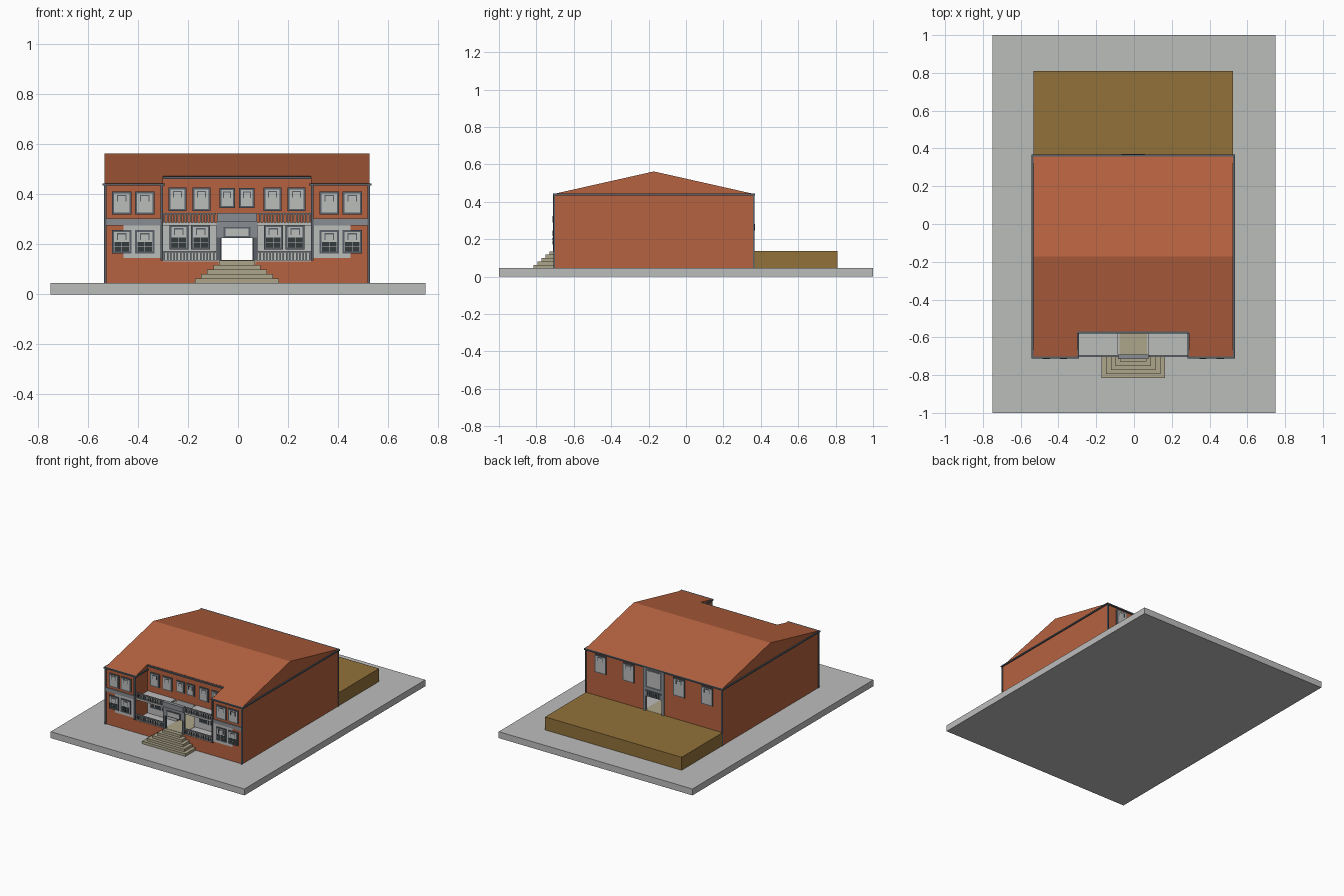
import bpy, bmesh

if "Cube" in bpy.data.objects:
    bpy.data.objects.remove(bpy.data.objects["Cube"])

C = -0.004                      # building centre line in x


def mat(name, rgb):
    m = bpy.data.materials.new(name)
    m.diffuse_color = (*rgb, 1)
    m.use_nodes = True
    m.node_tree.nodes["Principled BSDF"].inputs["Base Color"].default_value = m.diffuse_color
    return m


BRICK = mat("brick", (0.47, 0.122, 0.05))
LIGHT = mat("light_grey", (0.50, 0.51, 0.50))
MID = mat("mid_grey", (0.25, 0.265, 0.285))
DARK = mat("dark_grey", (0.10, 0.12, 0.14))
GLASS = mat("dark_glass", (0.035, 0.043, 0.045))
STONE = mat("beige_stone", (0.42, 0.38, 0.26))
OCHRE = mat("ochre_yard", (0.285, 0.165, 0.042))


def finish(name, bm, material):
    bmesh.ops.recalc_face_normals(bm, faces=bm.faces)
    me = bpy.data.meshes.new(name)
    bm.to_mesh(me)
    bm.free()
    me.materials.append(material)
    ob = bpy.data.objects.new(name, me)
    bpy.context.collection.objects.link(ob)
    return ob


def boxes(name, items, material):
    """One object from boxes given as (x0, x1, y0, y1, z0, z1)."""
    bm = bmesh.new()
    for x0, x1, y0, y1, z0, z1 in items:
        vs = bmesh.ops.create_cube(bm, size=1)["verts"]
        for v in vs:
            v.co = (x1 if v.co.x > 0 else x0, y1 if v.co.y > 0 else y0,
                    z1 if v.co.z > 0 else z0)
    return finish(name, bm, material)


def mirrored(items):
    """Boxes with x measured from the centre line, on both sides."""
    out = []
    for a, b, *r in items:
        out += [(C + a, C + b, *r), (C - b, C - a, *r)]
    return out


# ground slab and rear yard
boxes("ground_slab", [(-0.75, 0.75, -1, 1, 0, 0.045)], LIGHT)
boxes("rear_yard", [(-0.533, 0.524, 0.358, 0.81, 0.045, 0.136)], OCHRE)

# brick body with gable roof, cut by porch recess, room and doorway
bm = bmesh.new()
profile = [(-0.702, 0.045), (0.358, 0.045), (0.358, 0.44), (0.362, 0.442),
           (-0.172, 0.562), (-0.706, 0.442), (-0.702, 0.44)]
f = bm.faces.new([bm.verts.new((-0.533, y, z)) for y, z in profile])
ext = bmesh.ops.extrude_face_region(bm, geom=[f])["geom"]
for v in ext:
    if isinstance(v, bmesh.types.BMVert):
        v.co.x = 0.525
body = finish("brick_body_and_roof", bm, BRICK)
cuts = [("recess_cutter", (-0.3, 0.292, -0.9, -0.57, 0.132, 1)),
        ("room_cutter", (-0.515, 0.507, -0.555, 0.345, 0.125, 0.42)),
        ("door_cutter", (-0.069, 0.059, -0.62, 0.45, 0.129, 0.24))]
for name, b in cuts:
    cutter = boxes(name, [b], BRICK)
    cutter.hide_render = True
    mod = body.modifiers.new(name, 'BOOLEAN')
    mod.operation = 'DIFFERENCE'
    mod.solver = 'EXACT'
    mod.object = cutter
    bpy.context.view_layer.objects.active = body
    bpy.ops.object.modifier_apply(modifier=mod.name)
    bpy.data.objects.remove(cutter, do_unlink=True)

# floors: porch deck, room floor, central walkway, balcony
boxes("porch_deck", mirrored([(0.073, 0.296, -0.70, -0.57, 0.125, 0.135)]), LIGHT)
boxes("room_floor", mirrored([(0.073, 0.508, -0.553, 0.343, 0.12, 0.134)]), LIGHT)
boxes("walkway", [(C - 0.073, C + 0.073, -0.703, 0.358, 0.12, 0.137)], STONE)
boxes("balcony_floor", mirrored([(0.08, 0.296, -0.70, -0.57, 0.275, 0.287)]), LIGHT)

# front steps
steps = []
for i in range(5):
    h = 0.168 - 0.0245 * i
    steps.append((C - h, C + h, -0.815 + 0.0215 * i, -0.70,
                  0.045 + 0.018 * i, 0.063 + 0.018 * i))
boxes("front_steps", steps, STONE)

# light lower wall behind the porch and pale plates on the wings
boxes("porch_wall", mirrored([(0.065, 0.296, -0.575, -0.57, 0.135, 0.276)])
      + [(C - 0.065, C + 0.065, -0.575, -0.57, 0.228, 0.287)], LIGHT)
boxes("wing_plates", mirrored([(0.305, 0.454, -0.705, -0.70, 0.145, 0.276)]), LIGHT)
boxes("wing_bands", mirrored([(0.296, 0.53, -0.708, -0.70, 0.276, 0.302)]), MID)

# balustrades
bars, rails = [], []
for z in (0.287, 0.136):
    rails.append((0.083, 0.296, -0.703, -0.693, z + 0.031, z + 0.038))
    for i in range(16):
        x = 0.09 + 0.0132 * i
        bars.append((x, x + 0.006, -0.701, -0.695, z, z + 0.031))
boxes("balusters", mirrored(bars), MID)
boxes("handrails", mirrored(rails), MID)

# front entrance portico
boxes("portico_posts", mirrored([(0.063, 0.082, -0.705, -0.69, 0.135, 0.228)]), DARK)
boxes("portico_panel", [(C - 0.082, C + 0.082, -0.705, -0.69, 0.225, 0.29)], MID)
boxes("portico_lintel", [(C - 0.08, C + 0.08, -0.715, -0.69, 0.29, 0.325)], MID)
boxes("transom_frame", [(C - 0.053, C + 0.053, -0.709, -0.70, 0.227, 0.269)], DARK)
boxes("transom_pane", [(C - 0.045, C + 0.045, -0.711, -0.706, 0.233, 0.263)], LIGHT)

# windows
frames, panes, glass, trims = [], [], [], []


def window(x, y, s, z0, z1, w, lower=False):
    """Plates on wall plane y facing s; x from the centre line."""
    def plate(x0, x1, d0, d1, a, b):
        return (x0, x1, min(y + s * d0, y + s * d1), max(y + s * d0, y + s * d1), a, b)
    h, e = w / 2, 0.008
    frames.append(plate(x - h, x + h, -0.001, 0.006, z0, z1))
    panes.append(plate(x - h + e, x + h - e, 0.0, 0.008, z0 + e, z1 - e))
    # small sash detail hanging from the top
    trims.append(plate(x - h * 0.5, x + h * 0.5, 0.0, 0.0095, z1 - 0.018, z1 - 0.013))
    for k in (-0.5, 0.4):
        trims.append(plate(x + h * k, x + h * k + 0.004, 0.0, 0.0095, z1 - 0.04, z1 - 0.013))
    if lower:
        zm = z0 + (z1 - z0) * 0.5
        q = (zm - z0 - e) / 2
        for k in (-1, 1):
            cx = x + k * (h - e) / 2
            g = (h - e) / 2 - 0.001
            for j in (0, 1):
                glass.append(plate(cx - g, cx + g, 0.0, 0.0092,
                                   z0 + e + j * q, z0 + e + (j + 1) * q - 0.002))


for x in (0.369, 0.461):
    window(x, -0.702, -1, 0.318, 0.41, 0.077)
    window(x, -0.704, -1, 0.164, 0.258, 0.077, True)
for x in (0.142, 0.238):
    window(x, -0.57, -1, 0.332, 0.426, 0.073)
    window(x - (0.006 if x > 0.2 else -0.003), -0.575, -1, 0.18, 0.278, 0.076, True)
window(0.039, -0.57, -1, 0.344, 0.424, 0.062)
for x in (0.195, 0.412):
    window(x, 0.358, 1, 0.30, 0.425, 0.088)
boxes("window_frames", mirrored(frames), DARK)
boxes("window_panes", mirrored(panes), LIGHT)
boxes("window_glass", mirrored(glass), GLASS)
boxes("window_trims", mirrored(trims), DARK)

# rear entrance bay: posts, head, upper window and small railing
boxes("rear_bay_posts", mirrored([(0.062, 0.08, 0.355, 0.366, 0.136, 0.435)]), MID)
boxes("rear_bay_head", [(C - 0.063, C + 0.063, 0.355, 0.364, 0.238, 0.30)], MID)
boxes("rear_window_frame", [(C - 0.062, C + 0.062, 0.355, 0.364, 0.30, 0.435)], DARK)
boxes("rear_window_pane", [(C - 0.05, C + 0.05, 0.358, 0.367, 0.312, 0.42)], LIGHT)
boxes("rear_railing", [(C - 0.055 + 0.014 * i, C - 0.048 + 0.014 * i, 0.36, 0.369, 0.245, 0.275)
                       for i in range(8)]
      + [(C - 0.062, C + 0.062, 0.36, 0.37, 0.275, 0.281)], DARK)

# gutters along the eaves and round the recess
boxes("gutters", mirrored([(0.296, 0.538, -0.712, -0.70, 0.434, 0.443),
                           (0.528, 0.538, -0.712, 0.368, 0.434, 0.443),
                           (0.288, 0.305, -0.712, -0.565, 0.434, 0.443)])
      + [(C - 0.538, C + 0.538, 0.357, 0.368, 0.434, 0.443),
         (C - 0.297, C + 0.297, -0.58, -0.568, 0.461, 0.471)], DARK)

# downpipes on the corners
boxes("downpipes", mirrored([(0.522, 0.532, -0.709, -0.70, 0.045, 0.435),
                             (0.296, 0.306, -0.711, -0.70, 0.135, 0.435),
                             (0.522, 0.532, 0.357, 0.365, 0.045, 0.435)]), DARK)
